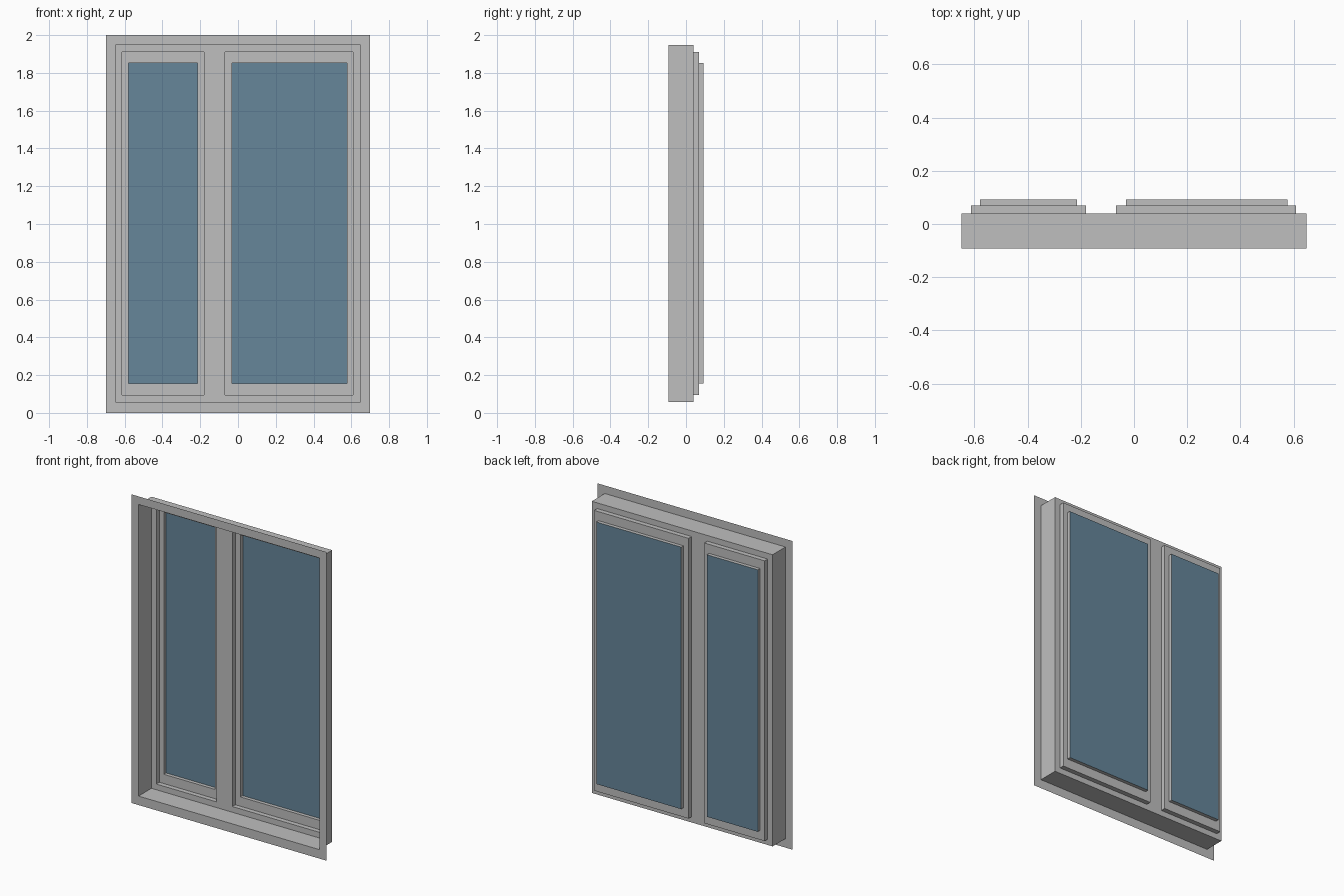
import bpy, bmesh

if "Cube" in bpy.data.objects:
    bpy.data.objects.remove(bpy.data.objects["Cube"])

# Depth planes: room flange, main panel, sash panel, glass
Y_FLANGE, Y_PANEL, Y_SASH, Y_GLASS = -0.093, 0.039, 0.070, 0.093
# Rectangles as (x0, x1, z0, z1)
FLANGE = (-0.70, 0.70, 0.0, 2.0)
REVEAL = (-0.648, 0.648, 0.058, 1.948)
SASHES = {
    "narrow": ((-0.613, -0.18, 0.095, 1.911), (-0.58, -0.215, 0.155, 1.853)),
    "wide": ((-0.068, 0.61, 0.095, 1.911), (-0.031, 0.578, 0.155, 1.853)),
}


def material(name, color):
    m = bpy.data.materials.new(name)
    m.diffuse_color = (*color, 1.0)
    m.use_nodes = True
    m.node_tree.nodes["Principled BSDF"].inputs["Base Color"].default_value = m.diffuse_color
    return m


GREY = material("frame_grey", (0.52, 0.52, 0.52))
BLUE = material("glass_blue", (0.133, 0.238, 0.323))


def loop(bm, rect, y):
    x0, x1, z0, z1 = rect
    return [bm.verts.new((x, y, z)) for x, z in ((x0, z0), (x1, z0), (x1, z1), (x0, z1))]


def steps(bm, sections):
    """Bridge successive rectangles into a stepped sheet; return the last loop."""
    last = None
    for rect, y in sections:
        new = loop(bm, rect, y)
        if last:
            for i in range(4):
                j = (i + 1) % 4
                bm.faces.new((last[i], last[j], new[j], new[i]))
        last = new
    return last


def finish(bm, name, mat):
    bmesh.ops.remove_doubles(bm, verts=bm.verts[:], dist=1e-5)
    me = bpy.data.meshes.new(name)
    bm.to_mesh(me)
    bm.free()
    me.materials.append(mat)
    bpy.context.collection.objects.link(bpy.data.objects.new(name, me))


# Outer frame: thin flange, deep reveal, and a panel with two openings
bm = bmesh.new()
steps(bm, [(FLANGE, Y_FLANGE), (REVEAL, Y_FLANGE), (REVEAL, Y_PANEL)])
openings = [outer for outer, _ in SASHES.values()]
xs = sorted([*REVEAL[:2]] + [x for o in openings for x in o[:2]])
zs = sorted([*REVEAL[2:], *openings[0][2:]])
for i in range(len(xs) - 1):
    for k in range(len(zs) - 1):
        if not (k == 1 and i in (1, 3)):
            bm.faces.new(loop(bm, (xs[i], xs[i + 1], zs[k], zs[k + 1]), Y_PANEL))
finish(bm, "window_frame", GREY)

# Stepped sashes and their glass panes
for side, (outer, inner) in SASHES.items():
    bm = bmesh.new()
    steps(bm, [(outer, Y_PANEL), (outer, Y_SASH), (inner, Y_SASH), (inner, Y_GLASS)])
    finish(bm, side + "_sash", GREY)
    bm = bmesh.new()
    bm.faces.new(loop(bm, inner, Y_GLASS))
    finish(bm, side + "_glass", BLUE)
